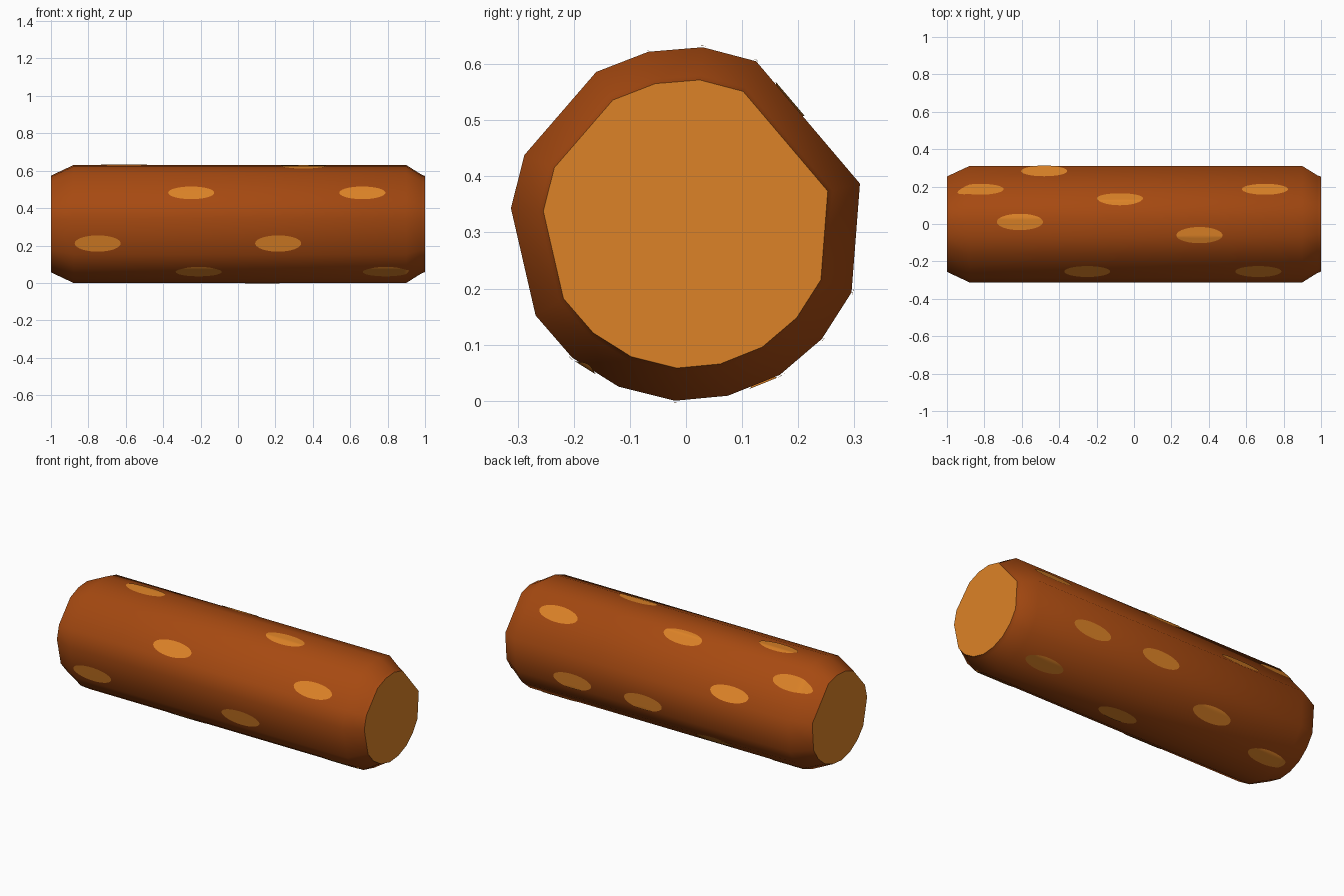
import bpy, bmesh, math
from mathutils import Vector

if "Cube" in bpy.data.objects:
    bpy.data.objects.remove(bpy.data.objects["Cube"])


def material(name, rgb):
    m = bpy.data.materials.new(name)
    m.diffuse_color = (*rgb, 1)
    m.use_nodes = True
    m.node_tree.nodes["Principled BSDF"].inputs["Base Color"].default_value = m.diffuse_color
    return m


BARK = material("bark brown", (0.38, 0.067, 0.0055))
WOOD = material("light orange wood", (0.72, 0.225, 0.02))

# Uneven cross-section of the log as (y, z)
CENTRE = Vector((0, 0.315))
PROFILE = [Vector(p) for p in [
    (0.31, 0.387), (0.125, 0.605), (0.03, 0.63), (-0.067, 0.622),
    (-0.16, 0.586), (-0.288, 0.438), (-0.312, 0.343), (-0.268, 0.152),
    (-0.203, 0.077), (-0.12, 0.025), (-0.02, 0.0), (0.075, 0.009),
    (0.167, 0.046), (0.242, 0.11), (0.295, 0.193)]]
# Rings along the length: (x, scale of the cross-section)
RINGS = [(-1, 0.82), (-0.88, 1), (0.9, 1), (0.98, 0.84), (1, 0.815)]


def make_object(name, bm, mats):
    bmesh.ops.recalc_face_normals(bm, faces=bm.faces)
    me = bpy.data.meshes.new(name)
    bm.to_mesh(me)
    bm.free()
    for m in mats:
        me.materials.append(m)
    ob = bpy.data.objects.new(name, me)
    bpy.context.collection.objects.link(ob)
    bpy.ops.object.select_all(action='DESELECT')
    ob.select_set(True)
    bpy.context.view_layer.objects.active = ob
    bpy.ops.object.shade_smooth_by_angle(angle=math.radians(50))
    return ob


def scale_at(x):
    for (x0, s0), (x1, s1) in zip(RINGS, RINGS[1:]):
        if x <= x1:
            return s0 + (s1 - s0) * (x - x0) / (x1 - x0)
    return RINGS[-1][1]


def edge_point(angle):
    """Where a ray from the centre crosses the cross-section."""
    d = Vector((math.cos(angle), math.sin(angle)))
    n = len(PROFILE)
    for i in range(n):
        a, b = PROFILE[i] - CENTRE, PROFILE[(i + 1) % n] - CENTRE
        ca, cb = d.cross(a), d.cross(b)
        if ca <= 0 < cb:
            return a.lerp(b, -ca / (cb - ca))


# Log body with bevelled ends and light end caps
bm = bmesh.new()
loops = []
for x, s in RINGS:
    loops.append([bm.verts.new((x, *(CENTRE + (p - CENTRE) * s))) for p in PROFILE])
n = len(PROFILE)
for lo, hi in zip(loops, loops[1:]):
    for i in range(n):
        j = (i + 1) % n
        bm.faces.new((lo[i], lo[j], hi[j], hi[i]))
for loop in (loops[0], loops[-1]):
    bm.faces.new(loop).material_index = 1
make_object("log", bm, [BARK, WOOD])


# Oval patches hugging the bark
def add_spot(bm, cx, deg, half_len=0.123, half_wid=0.044, cols=24, rows=10):
    c = math.radians(deg)
    # angular half-width that gives the wanted width on the surface
    d = 0.05
    speed = (edge_point(c + d) - edge_point(c - d)).length / (2 * d)
    grid = []
    for i in range(cols + 1):
        t = -math.cos(math.pi * i / cols) * 0.9995
        x = cx + half_len * t
        w = half_wid * math.sqrt(1 - t * t) / speed
        row = []
        for j in range(rows + 1):
            p = edge_point(c + w * (2 * j / rows - 1))
            q = CENTRE + p * scale_at(x) + p.normalized() * 0.003
            row.append(bm.verts.new((x, *q)))
        grid.append(row)
    for r0, r1 in zip(grid, grid[1:]):
        for j in range(rows):
            bm.faces.new((r0[j], r0[j + 1], r1[j + 1], r1[j]))


SPOTS = [(-0.25, 146.6), (0.665, 146.6), (-0.75, 200), (0.215, 200),
         (-0.21, 235), (0.79, 235), (0.35, 101), (-0.61, 88),
         (-0.075, 64), (0.7, 50), (-0.82, 50), (-0.48, 21),
         (0.53, -15), (0.07, -15), (-0.34, -46), (0.72, -64),
         (-0.78, -64), (0.13, -86)]
bm = bmesh.new()
for x, deg in SPOTS:
    add_spot(bm, x, deg)
# make every patch face outwards from the log's axis
spots = make_object("bark_spots", bm, [WOOD])
for poly in spots.data.polygons:
    out = Vector((0, poly.center.y, poly.center.z - CENTRE.y))
    if poly.normal.dot(out) < 0:
        poly.flip()
